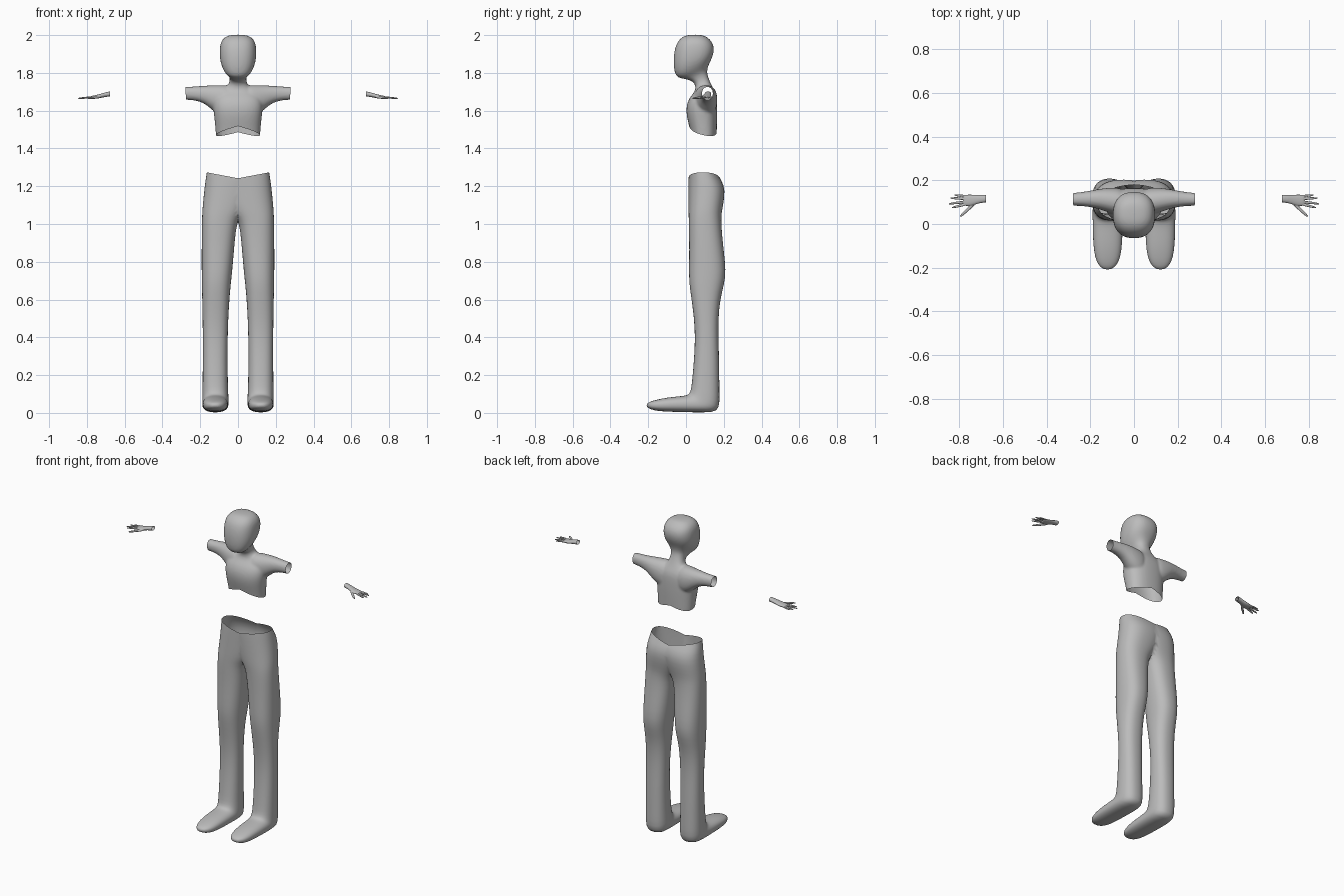
import bpy, bmesh, math
from mathutils import Vector

grey = bpy.data.materials.new("plain grey")
grey.diffuse_color = (0.5, 0.5, 0.5, 1)
SIDES = 20


def loft(bm, rings, power):
    """Skin closed superellipse rings given as (centre, u axis, v axis)."""
    loops = []
    for c, u, v in rings:
        loop = []
        for i in range(SIDES):
            a = 2 * math.pi * (i + 0.5) / SIDES
            k, s = math.cos(a), math.sin(a)
            p = Vector(c) + 1.015 * (
                Vector(u) * math.copysign(abs(k) ** (2 / power), k)
                + Vector(v) * math.copysign(abs(s) ** (2 / power), s))
            loop.append(bm.verts.new(p))
        loops.append(loop)
    for lo, hi in zip(loops, loops[1:]):
        for i in range(SIDES):
            j = (i + 1) % SIDES
            bm.faces.new((lo[i], lo[j], hi[j], hi[i]))
    bm.faces.new(loops[0][::-1])
    bm.faces.new(loops[-1])


def body_rings(rows):
    """Rows: front y, front z, back y, back z, x min, x max."""
    return [(((x0 + x1) / 2, (ya + yb) / 2, (za + zb) / 2),
             ((x1 - x0) / 2, 0, 0),
             (0, (ya - yb) / 2, (za - zb) / 2)) for ya, za, yb, zb, x0, x1 in rows]


def limb_rings(rows):
    """Rows: x, y, z of the centre, half depth, half height."""
    return [((x, y, z), (0, ry, 0), (0, 0, rz)) for x, y, z, ry, rz in rows]


def finish(name, bm, cuts, subsurf=0, voxel=0):
    """Fuse and smooth the lofts, trim with open cuts, then mirror in x."""
    bmesh.ops.recalc_face_normals(bm, faces=bm.faces[:])
    me = bpy.data.meshes.new(name)
    bm.to_mesh(me)
    bm.free()
    ob = bpy.data.objects.new(name, me)
    bpy.context.collection.objects.link(ob)
    if subsurf:
        ob.modifiers.new("rounding", 'SUBSURF').levels = subsurf
    if voxel:
        m = ob.modifiers.new("fuse", 'REMESH')
        m.mode, m.voxel_size = 'VOXEL', voxel
        m = ob.modifiers.new("relax", 'SMOOTH')
        m.factor, m.iterations = 0.5, 6
    bpy.context.view_layer.update()
    dg = bpy.context.evaluated_depsgraph_get()
    me = bpy.data.meshes.new_from_object(ob.evaluated_get(dg))
    ob.modifiers.clear()
    bm = bmesh.new()
    bm.from_mesh(me)
    for co, no in cuts:
        bmesh.ops.bisect_plane(bm, geom=bm.verts[:] + bm.edges[:] + bm.faces[:],
                               plane_co=co, plane_no=no, clear_outer=True)
    for f in bm.faces:
        f.smooth = True
    bm.to_mesh(me)
    bm.free()
    me.materials.clear()
    me.materials.append(grey)
    ob.data = me
    m = ob.modifiers.new("both sides", 'MIRROR')
    m.merge_threshold = 0.0005
    return ob


MIDDLE = ((0, 0, 0), (-1, 0, 0))

# Head, neck and chest, with one arm stub that is mirrored
bm = bmesh.new()
trunk = [  # front y, front z, back y, back z, half width
    (.035, 1.40, .16, 1.40, .112), (.028, 1.48, .162, 1.48, .117),
    (.005, 1.56, .165, 1.56, .124), (.000, 1.62, .165, 1.62, .132),
    (.018, 1.67, .163, 1.68, .125), (.048, 1.70, .145, 1.715, .085),
    (.052, 1.73, .130, 1.745, .046), (.038, 1.758, .114, 1.785, .042),
    (-.015, 1.770, .110, 1.812, .050), (-.052, 1.776, .120, 1.845, .072),
    (-.064, 1.82, .136, 1.875, .090), (-.066, 1.87, .146, 1.905, .097),
    (-.061, 1.92, .148, 1.935, .097), (-.046, 1.965, .138, 1.965, .091),
    (-.018, 1.992, .112, 1.990, .070), (.015, 2.003, .085, 2.002, .035)]
loft(bm, body_rings([(a, b, c, d, -w, w) for a, b, c, d, w in trunk]), 2.4)
loft(bm, limb_rings([
    (.03, .095, 1.645, .065, .09), (.09, .105, 1.652, .062, .083),
    (.135, .112, 1.668, .052, .066), (.175, .115, 1.685, .042, .047),
    (.22, .115, 1.691, .034, .037), (.27, .113, 1.692, .029, .034),
    (.32, .113, 1.692, .028, .033)]), 2.2)
finish("head_and_chest", bm, [
    MIDDLE, ((.277, .113, 1.692), (1, 0, -.07)),
    ((0, 0, 1.522), (-.27, -.22, -1))], subsurf=2, voxel=.007)

# Trousers and foot: one leg crossing the middle above the crotch
bm = bmesh.new()
leg = [  # height, front y, back y, inner x, outer x
    (1.36, .02, .13, -.15, .15), (1.27, .014, .162, -.15, .165),
    (1.23, .014, .190, -.11, .172), (1.18, .014, .207, -.085, .178),
    (1.11, .014, .198, -.06, .185), (1.06, .014, .188, -.03, .189),
    (1.02, .015, .186, .001, .190), (.96, .016, .189, .013, .191),
    (.87, .018, .198, .021, .192), (.75, .016, .212, .031, .192),
    (.68, .018, .201, .039, .191), (.60, .030, .180, .046, .189),
    (.50, .043, .171, .052, .187), (.40, .049, .171, .055, .186),
    (.28, .043, .175, .056, .186), (.16, .032, .176, .054, .187)]
rows = [(f, z, b, z, i, o) for z, f, b, i, o in leg] + [
    (.026, .118, .177, .09, .052, .188), (.016, .098, .176, .025, .050, .188),
    (-.002, .091, .150, .002, .050, .189), (-.04, .087, .04, .003, .052, .189),
    (-.10, .081, -.08, .006, .054, .187), (-.155, .070, -.145, .009, .062, .179),
    (-.19, .060, -.187, .018, .078, .164), (-.209, .048, -.209, .032, .105, .138)]
loft(bm, body_rings(rows), 2.4)
finish("trousers_and_feet", bm, [
    MIDDLE, ((0, 0, 1.242), (-.19, 0, 1))], subsurf=1)

# Hand: wrist and palm, then four fingers and a thumb
bm = bmesh.new()
loft(bm, limb_rings([
    (.65, .118, 1.690, .017, .014), (.69, .116, 1.688, .017, .013),
    (.72, .112, 1.680, .020, .011), (.745, .109, 1.674, .026, .010),
    (.77, .108, 1.671, .026, .008), (.782, .108, 1.670, .022, .006)]), 2.2)
digits = [  # root x, root y, tip x, tip y, radius
    (.765, .127, .825, .133, .0055), (.770, .115, .842, .119, .006),
    (.770, .102, .850, .092, .006), (.765, .091, .836, .074, .006),
    (.725, .100, .797, .033, .0075)]
for x0, y0, x1, y1, r in digits:
    a, b = Vector((x0, y0, 1.672)), Vector((x1, y1, 1.665))
    side = Vector((y0 - y1, x1 - x0, 0)).normalized()
    loft(bm, [(a.lerp(b, t), side * r * s, (0, 0, r * s * .85))
              for t, s in ((0, 1), (.5, 1), (.85, .8), (1, .45))], 2)
finish("hands", bm, [((.677, 0, 0), (-1, 0, 0))], subsurf=1, voxel=.002)
